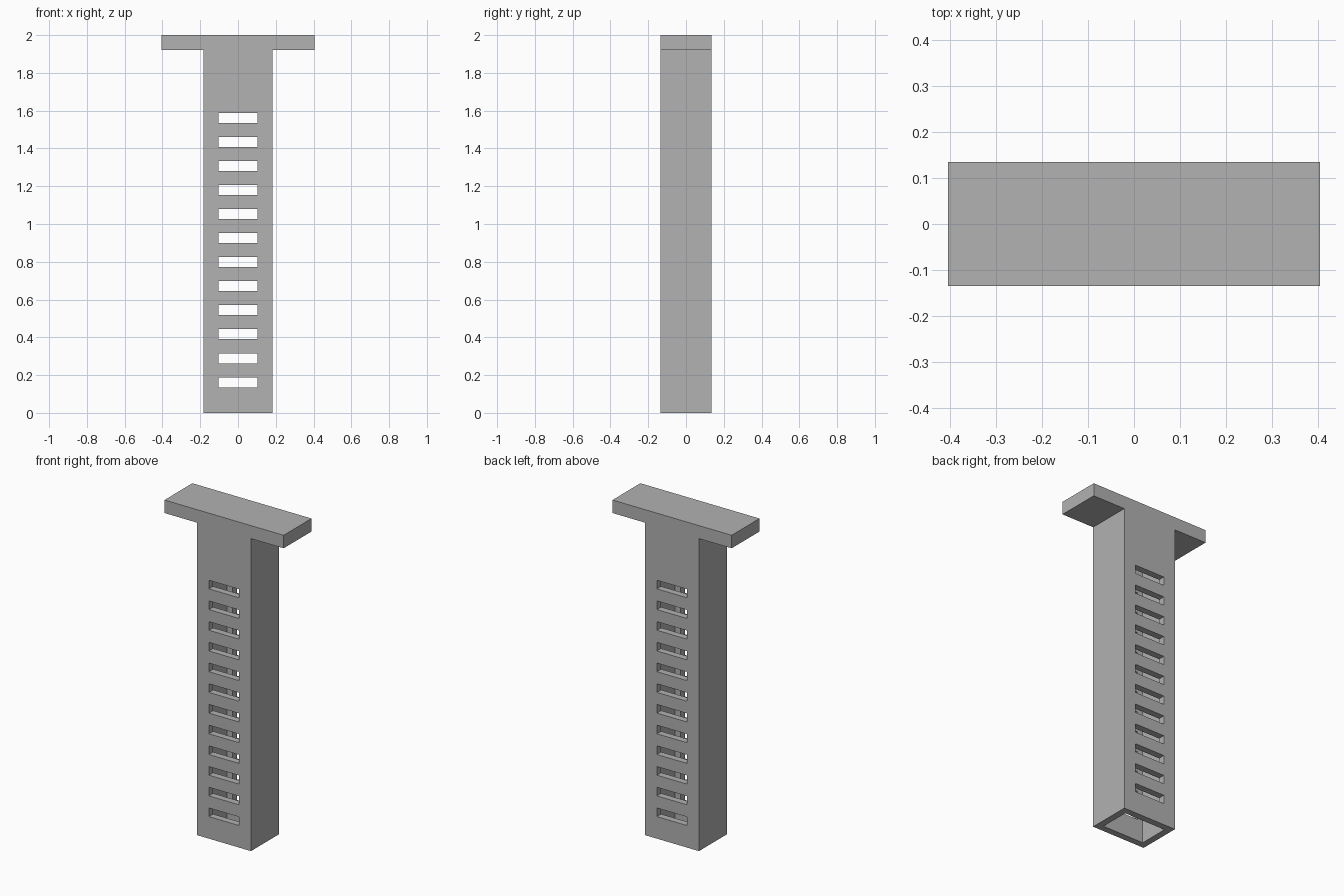
import bpy
import bmesh
from mathutils import Matrix, Vector

# Default cube
cube = bpy.data.objects.get("Cube")
if cube:
    bpy.data.objects.remove(cube, do_unlink=True)

DEPTH = 0.27
STEM_X, CAP_X = 0.183, 0.405
CAP_Z, TOP_Z = 1.92, 2.0
WALL = 0.041
SLOT_COUNT, SLOT_PITCH = 12, 0.1272
SLOT_W, SLOT_H, SLOT_Z = 0.206, 0.053, 0.162

# Plain grey
GREY = (0.445, 0.445, 0.445, 1)
grey = bpy.data.materials.new("plain_grey")
grey.use_nodes = True
grey.diffuse_color = GREY
grey.node_tree.nodes["Principled BSDF"].inputs["Base Color"].default_value = GREY


def make_object(name, bm):
    bmesh.ops.recalc_face_normals(bm, faces=bm.faces)
    mesh = bpy.data.meshes.new(name)
    bm.to_mesh(mesh)
    bm.free()
    mesh.materials.append(grey)
    obj = bpy.data.objects.new(name, mesh)
    bpy.context.scene.collection.objects.link(obj)
    return obj


def add_box(bm, size, centre):
    matrix = Matrix.Translation(centre) @ Matrix.Diagonal((*size, 1))
    bmesh.ops.create_cube(bm, size=1, matrix=matrix)


def cut(target, cutter):
    cutter.hide_render = True
    mod = target.modifiers.new("cut", 'BOOLEAN')
    mod.operation = 'DIFFERENCE'
    mod.solver = 'EXACT'
    mod.object = cutter
    bpy.context.view_layer.objects.active = target
    bpy.ops.object.modifier_apply(modifier=mod.name)
    bpy.data.objects.remove(cutter, do_unlink=True)


# T-shaped body: stem and cap in one extruded profile
half = [(STEM_X, 0), (STEM_X, CAP_Z), (CAP_X, CAP_Z), (CAP_X, TOP_Z)]
profile = half + [(-x, z) for x, z in reversed(half)]
bm = bmesh.new()
face = bm.faces.new([bm.verts.new((x, -DEPTH / 2, z)) for x, z in profile])
extruded = bmesh.ops.extrude_face_region(bm, geom=[face])["geom"]
bmesh.ops.translate(bm, vec=Vector((0, DEPTH, 0)),
                    verts=[v for v in extruded if isinstance(v, bmesh.types.BMVert)])
body = make_object("slotted_post", bm)

# Hollow core, open at the bottom
bm = bmesh.new()
add_box(bm, (2 * (STEM_X - WALL), DEPTH - 2 * WALL, CAP_Z + 0.1),
        (0, 0, (CAP_Z - 0.1) / 2))
cut(body, make_object("core_cutter", bm))

# Row of slots through front and back walls
bm = bmesh.new()
for i in range(SLOT_COUNT):
    add_box(bm, (SLOT_W, DEPTH * 2, SLOT_H), (0, 0, SLOT_Z + i * SLOT_PITCH))
cut(body, make_object("slot_cutter", bm))
